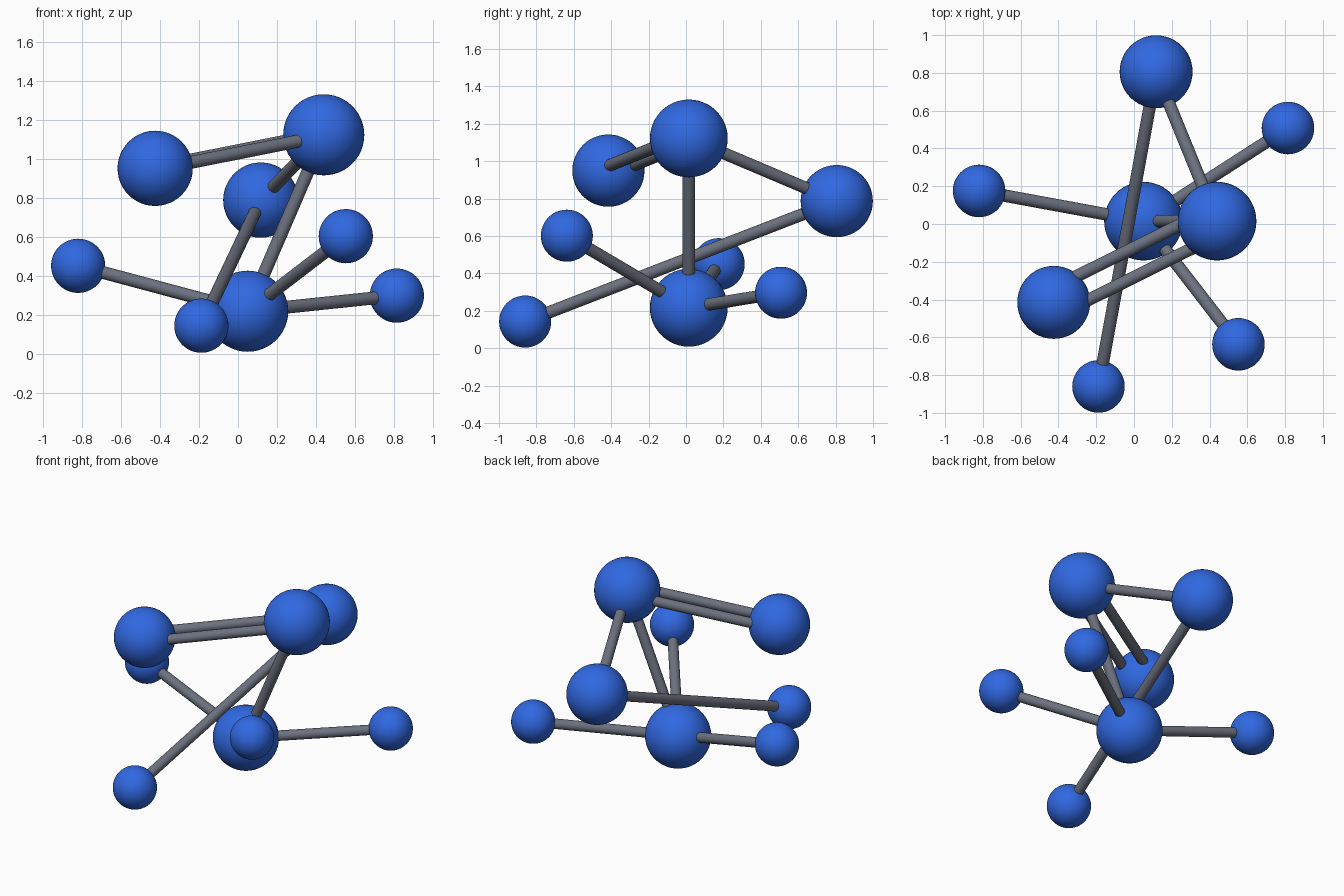
import bpy
from mathutils import Vector

cube = bpy.data.objects.get("Cube")
if cube:
    bpy.data.objects.remove(cube, do_unlink=True)


def make_material(name, color):
    mat = bpy.data.materials.new(name)
    mat.use_nodes = True
    mat.diffuse_color = color
    mat.node_tree.nodes["Principled BSDF"].inputs["Base Color"].default_value = color
    return mat


blue = make_material("ball blue", (0.03, 0.14, 0.76, 1))
grey = make_material("rod grey", (0.15, 0.165, 0.21, 1))

ROD_RADIUS = 0.033
PAIR_OFFSET = 0.07


def finish(name, mat):
    obj = bpy.context.object
    obj.name = name
    obj.data.materials.append(mat)
    bpy.ops.object.shade_smooth_by_angle()
    return obj


def ball(name, center, radius):
    bpy.ops.mesh.primitive_uv_sphere_add(segments=48, ring_count=24, radius=radius, location=center)
    finish(name, blue)


def rod(name, start, end, shift=Vector()):
    axis = end - start
    bpy.ops.mesh.primitive_cylinder_add(vertices=20, radius=ROD_RADIUS, depth=axis.length,
                                        location=(start + end) / 2 + shift,
                                        rotation=axis.to_track_quat("Z", "Y").to_euler())
    finish(name, grey)


# Balls: centre and radius
balls = {
    "base_ball": (Vector((0.05, 0.015, 0.217)), 0.208),
    "top_ball": (Vector((0.44, 0.015, 1.122)), 0.208),
    "upper_right_ball": (Vector((-0.425, -0.415, 0.95)), 0.193),
    "back_ball": (Vector((0.117, 0.806, 0.787)), 0.193),
    "front_small_ball": (Vector((-0.188, -0.86, 0.143)), 0.139),
    "right_small_ball": (Vector((-0.82, 0.175, 0.45)), 0.139),
    "middle_small_ball": (Vector((0.553, -0.637, 0.602)), 0.139),
    "left_small_ball": (Vector((0.815, 0.508, 0.297)), 0.139),
}
for name, (center, radius) in balls.items():
    ball(name, center, radius)

# Single rods joining ball centres
joints = [
    ("base_ball", "top_ball"),
    ("top_ball", "back_ball"),
    ("back_ball", "front_small_ball"),
    ("base_ball", "right_small_ball"),
    ("base_ball", "middle_small_ball"),
    ("base_ball", "left_small_ball"),
]
for a, b in joints:
    rod(f"rod_{a}_to_{b}", balls[a][0], balls[b][0])

# Pair of parallel rods, spread sideways
start, end = balls["upper_right_ball"][0], balls["top_ball"][0]
side = (end - start).cross(Vector((0, 0, 1))).normalized() * PAIR_OFFSET
for label, sign in (("front", 1), ("back", -1)):
    rod(f"double_rod_{label}", start, end, side * sign)
